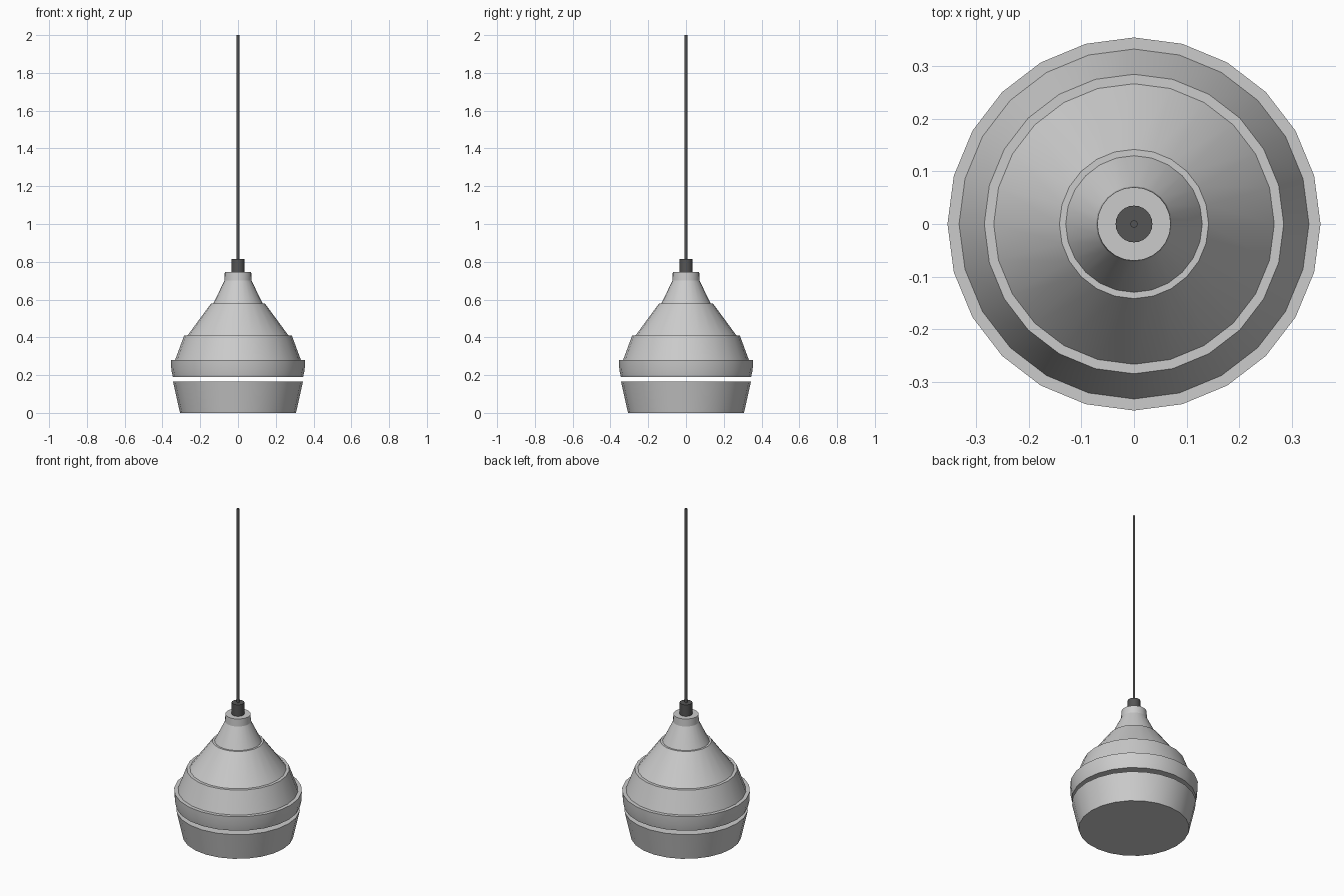
import bpy, bmesh, math

if "Cube" in bpy.data.objects:
    bpy.data.objects.remove(bpy.data.objects["Cube"])

def lathe(name, profile, sides=24, color=None):
    """Revolve (radius, z) points around z and cap both ends."""
    bm = bmesh.new()
    rings = []
    for r, z in profile:
        rings.append([bm.verts.new((r * math.cos(2 * math.pi * i / sides),
                                    r * math.sin(2 * math.pi * i / sides), z))
                      for i in range(sides)])
    for a, b in zip(rings, rings[1:]):
        for i in range(sides):
            j = (i + 1) % sides
            bm.faces.new((a[i], a[j], b[j], b[i]))
    bm.faces.new(rings[0][::-1])
    bm.faces.new(rings[-1])
    mesh = bpy.data.meshes.new(name)
    bm.to_mesh(mesh)
    bm.free()
    obj = bpy.data.objects.new(name, mesh)
    bpy.context.collection.objects.link(obj)
    if color:
        mesh.materials.append(color)
    bpy.ops.object.select_all(action='DESELECT')
    obj.select_set(True)
    bpy.context.view_layer.objects.active = obj
    bpy.ops.object.shade_smooth_by_angle(angle=math.radians(20))
    return obj

dark = bpy.data.materials.new("dark_grey")
dark.diffuse_color = (0.09, 0.09, 0.09, 1)
dark.use_nodes = True
dark.node_tree.nodes["Principled BSDF"].inputs["Base Color"].default_value = dark.diffuse_color

# Tapered lower bowl, separated from the shade by a narrow gap
lathe("lower_bowl", [(0.307, 0.0), (0.344, 0.165)])

# Stepped shade: rim band, two cones with ledges, neck
lathe("shade", [(0.345, 0.19), (0.353, 0.228), (0.355, 0.28), (0.333, 0.28),
                (0.285, 0.41), (0.267, 0.41), (0.142, 0.58), (0.130, 0.58),
                (0.072, 0.70), (0.070, 0.745)])

# Cable grip and hanging cable
lathe("cable_grip", [(0.035, 0.745), (0.035, 0.815)], color=dark)
lathe("cable", [(0.007, 0.815), (0.007, 2.0)], sides=12, color=dark)
